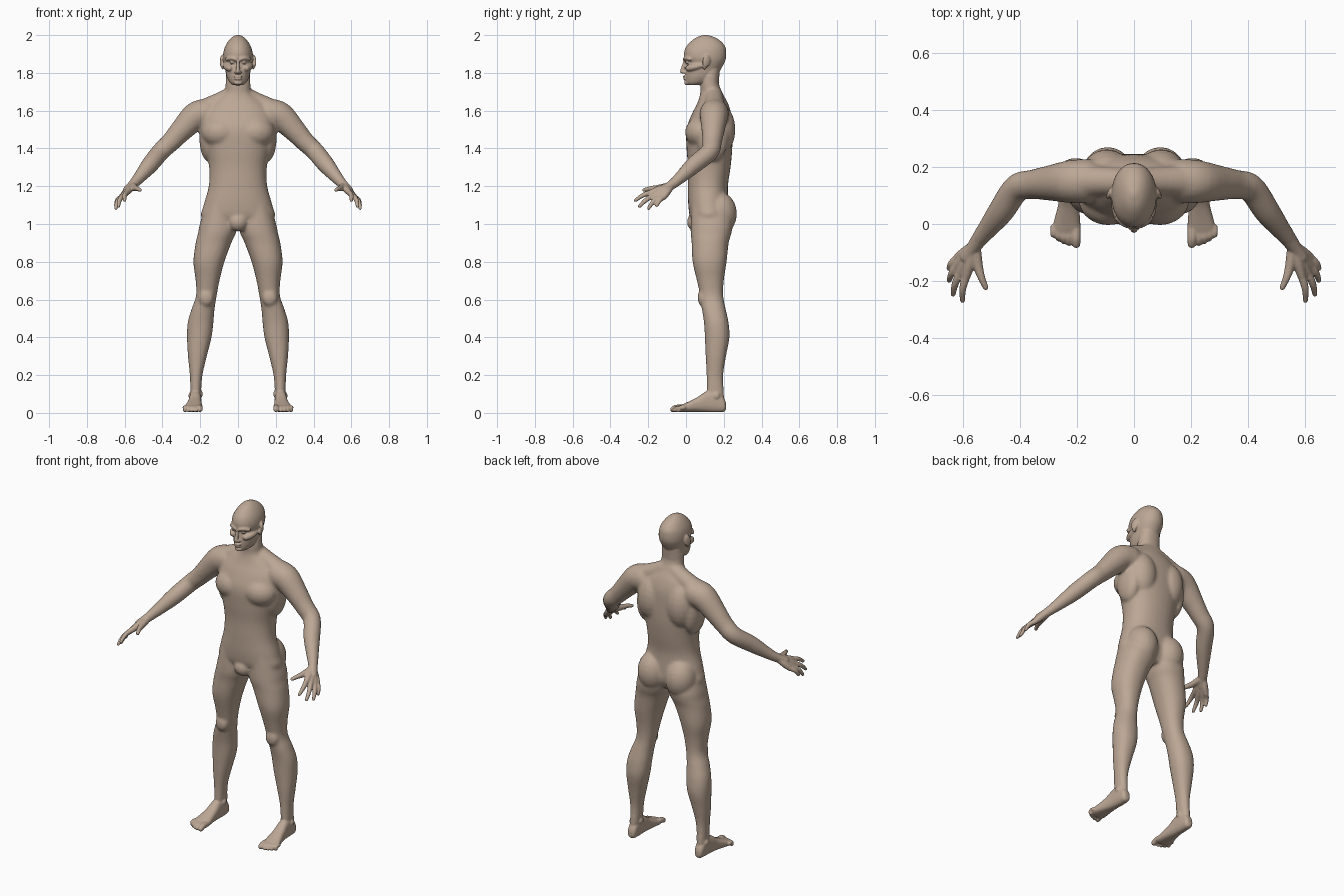
import bpy, bmesh, math
from mathutils import Vector, Matrix

skin = bpy.data.materials.new("tan_skin")
skin.diffuse_color = (0.50, 0.385, 0.30, 1)


def spline(rows, steps=5):
    """Catmull-Rom interpolation of a list of number rows."""
    out = []
    for i in range(len(rows) - 1):
        p = [rows[max(0, min(len(rows) - 1, i + k))] for k in (-1, 0, 1, 2)]
        for s in range(steps):
            t = s / steps
            out.append([0.5 * (2 * b + (c - a) * t + (2 * a - 5 * b + 4 * c - d) * t * t
                               + (3 * b - a - 3 * c + d) * t ** 3) for a, b, c, d in zip(*p)])
    return out + [list(rows[-1])]


def skin_rings(bm, rings):
    """Bridge rings of points into a closed solid."""
    loops = [[bm.verts.new(p) for p in r] for r in rings]
    n = len(loops[0])
    for a, b in zip(loops, loops[1:]):
        for i in range(n):
            bm.faces.new((a[i], a[(i + 1) % n], b[(i + 1) % n], b[i]))
    bm.faces.new(loops[0][::-1])
    bm.faces.new(loops[-1])


def loft(bm, rows, axis="z", power=2.2, n=32):
    """Rows are (level, min u, max u, min v, max v) along z or y."""
    rings = []
    for w, u0, u1, v0, v1 in spline(rows):
        ring = []
        for i in range(n):
            a = 2 * math.pi * i / n
            c, s = math.cos(a), math.sin(a)
            u = (u0 + u1) / 2 + (u1 - u0) / 2 * math.copysign(abs(c) ** (2 / power), c)
            v = (v0 + v1) / 2 + (v1 - v0) / 2 * math.copysign(abs(s) ** (2 / power), s)
            ring.append((u, v, w) if axis == "z" else (u, w, v))
        rings.append(ring)
    skin_rings(bm, rings)


def ball(bm, centre, radii, rot=None):
    m = Matrix.Translation(centre) @ (rot or Matrix()) @ Matrix.Diagonal((*radii, 1))
    bmesh.ops.create_uvsphere(bm, u_segments=20, v_segments=12, radius=1, matrix=m)


def tube(bm, rows, n=20):
    """Round limb through (x, y, z, radius) rows with ball ends."""
    pts = spline(rows)
    rings = []
    for i, p in enumerate(pts):
        d = Vector(pts[min(i + 1, len(pts) - 1)][:3]) - Vector(pts[max(i - 1, 0)][:3])
        d.normalize()
        u = d.cross(Vector((0.3, 0.9, 0.3))).normalized()
        v = d.cross(u)
        rings.append([Vector(p[:3]) + p[3] * (u * math.cos(2 * math.pi * k / n)
                      + v * math.sin(2 * math.pi * k / n)) for k in range(n)])
    skin_rings(bm, rings)
    for e in (rows[0], rows[-1]):
        ball(bm, e[:3], (e[3],) * 3)


def mirrored(bm):
    """Copy everything built so far to the other side."""
    geo = bmesh.ops.duplicate(bm, geom=bm.verts[:] + bm.edges[:] + bm.faces[:])["geom"]
    for v in geo:
        if isinstance(v, bmesh.types.BMVert):
            v.co.x *= -1


def finish(bm, name, voxel, smooth):
    """Fuse the overlapping solids into one smooth surface."""
    bmesh.ops.recalc_face_normals(bm, faces=bm.faces[:])
    me = bpy.data.meshes.new(name)
    bm.to_mesh(me)
    bm.free()
    ob = bpy.data.objects.new(name, me)
    bpy.context.collection.objects.link(ob)
    me.materials.append(skin)
    r = ob.modifiers.new("fuse", "REMESH")
    r.mode, r.voxel_size, r.use_smooth_shade = "VOXEL", voxel, True
    s = ob.modifiers.new("relax", "SMOOTH")
    s.factor, s.iterations = 0.5, smooth
    bpy.ops.object.select_all(action="DESELECT")
    ob.select_set(True)
    bpy.context.view_layer.objects.active = ob
    bpy.ops.object.convert(target="MESH")
    bpy.ops.object.shade_smooth()


# Body: legs, arms and muscle masses on one side, then mirrored
bm = bmesh.new()
loft(bm, [(1.12, .02, .165, .03, .22), (1.0, .004, .202, .025, .245), (.95, .012, .212, .025, .24),
          (.9, .035, .224, .03, .226), (.8, .072, .236, .035, .215), (.7, .098, .224, .058, .2),
          (.62, .113, .222, .075, .197), (.55, .124, .246, .084, .21), (.48, .13, .266, .095, .225),
          (.4, .14, .27, .1, .23), (.3, .165, .265, .104, .212), (.2, .188, .255, .109, .197),
          (.1, .196, .252, .11, .2), (.05, .2, .25, .12, .2)])
tube(bm, [(.17, .15, 1.585, .078), (.225, .148, 1.57, .075), (.30, .143, 1.495, .061),
          (.355, .138, 1.435, .052), (.41, .125, 1.382, .049), (.465, .045, 1.315, .046),
          (.515, -.02, 1.255, .035), (.555, -.07, 1.21, .026)])
tube(bm, [(.03, .145, 1.68, .05), (.10, .15, 1.643, .052), (.19, .15, 1.595, .062)])  # trapezius
ball(bm, (.09, .085, 1.485), (.105, .09, .085))   # chest
ball(bm, (.095, .17, 1.50), (.09, .092, .14))     # shoulder blade
ball(bm, (.155, .14, 1.46), (.05, .085, .13))     # flank
ball(bm, (.092, .175, 1.055), (.09, .095, .115))  # buttock
ball(bm, (.168, .085, .61), (.04, .024, .045))    # kneecap
mirrored(bm)
loft(bm, [(.975, -.07, .07, .07, .2), (1.03, -.19, .19, .025, .225), (1.1, -.182, .182, .012, .225),
          (1.2, -.155, .155, .01, .222), (1.3, -.153, .153, .01, .236), (1.4, -.172, .172, .003, .245),
          (1.5, -.195, .195, .002, .245), (1.58, -.185, .185, .03, .24), (1.64, -.14, .14, .06, .222),
          (1.69, -.075, .075, .075, .195), (1.74, -.066, .066, .075, .175), (1.8, -.064, .064, .08, .175)])
ball(bm, (0, .05, 1.01), (.052, .045, .05))       # groin
finish(bm, "body", 0.0085, 7)

# Head: skull, brow, cheeks, nose, lips and ears
bm = bmesh.new()
tube(bm, [(.012, -.008, 1.872, .010), (.035, .0, 1.878, .010), (.058, .02, 1.872, .010)])  # brow
tube(bm, [(.045, .012, 1.825, .016), (.058, .04, 1.83, .018), (.066, .08, 1.84, .014)])    # cheekbone
ball(bm, (.031, .008, 1.856), (.014, .012, .008))                                         # eye
ball(bm, (.011, -.011, 1.803), (.009, .012, .008))                                        # nostril
ear = Matrix.Rotation(math.radians(22), 4, "Z") @ Matrix.Rotation(math.radians(-12), 4, "X")
ball(bm, (.085, .108, 1.862), (.009, .022, .034), ear)
ball(bm, (.081, .098, 1.835), (.007, .012, .018))
mirrored(bm)
loft(bm, [(1.735, -.028, .028, .012, .07), (1.75, -.045, .045, .0, .12), (1.78, -.06, .06, -.003, .16),
          (1.82, -.068, .068, -.002, .185), (1.855, -.075, .075, .003, .204), (1.88, -.079, .079, -.01, .212),
          (1.91, -.077, .077, -.01, .213), (1.94, -.068, .068, .002, .207), (1.97, -.05, .05, .03, .182),
          (1.99, -.03, .03, .06, .148), (2.001, -.008, .008, .095, .112)], power=2.1)
tube(bm, [(0, -.004, 1.868, .008), (0, -.012, 1.84, .009), (0, -.02, 1.808, .012)])  # nose
ball(bm, (0, -.006, 1.781), (.024, .011, .006))   # upper lip
ball(bm, (0, -.005, 1.768), (.021, .011, .006))   # lower lip
ball(bm, (0, .004, 1.747), (.022, .014, .012))    # chin
loft(bm, [(1.69, -.06, .06, .085, .175), (1.75, -.064, .064, .078, .174), (1.82, -.06, .06, .08, .18)])
finish(bm, "head", 0.0045, 3)

# Hands: palm bones, four fingers and a thumb
fingers = [((.587, -.182, 1.168), (.600, -.268, 1.125)), ((.606, -.168, 1.152), (.633, -.246, 1.094)),
           ((.616, -.144, 1.143), (.647, -.198, 1.083)), ((.617, -.118, 1.142), (.648, -.155, 1.098))]
for side, name in ((1, "left_hand"), (-1, "right_hand")):
    bm = bmesh.new()
    wrist = Vector((.557, -.074, 1.208))
    tube(bm, [(.535, -.045, 1.232, .029), (.56, -.08, 1.205, .025), (.585, -.115, 1.18, .024)])
    for k, (a, b) in enumerate(fingers):
        a, b = Vector(a), Vector(b)
        mid = (a + b) / 2 + Vector((.006, -.002, .006))
        tube(bm, [(*wrist, .018), (*wrist.lerp(a, .6), .019), (*a, .0155)])
        tube(bm, [(*a, .0145), (*mid, .0125), (*b, .009)])
    tube(bm, [(.555, -.09, 1.2, .02), (.545, -.15, 1.19, .017), (.533, -.19, 1.187, .013),
              (.519, -.222, 1.18, .010)])
    for v in bm.verts:
        v.co.x *= side
    finish(bm, name, 0.0045, 3)

# Feet: heel-to-ball wedge, ankle bones and toes
for side, name in ((1, "left_foot"), (-1, "right_foot")):
    bm = bmesh.new()
    loft(bm, [(.212, .212, .24, .02, .05), (.2, .2, .25, .006, .08), (.16, .195, .255, .003, .12),
              (.11, .194, .259, .004, .115), (.06, .192, .267, .005, .083), (.01, .188, .28, .005, .058),
              (-.025, .187, .286, .005, .043), (-.045, .192, .282, .008, .034)], axis="y", power=2.5)
    loft(bm, [(.03, .2, .25, .11, .2), (.1, .196, .252, .11, .2), (.15, .194, .252, .11, .197)])
    ball(bm, (.2, .15, .1), (.014, .02, .02))
    ball(bm, (.25, .16, .09), (.012, .02, .02))
    for k in range(5):
        x, r = (.203, .0165) if k == 0 else (.211 + .0178 * k, .0115)
        tip = -.07 + .0008 * k + .0018 * k * k
        tube(bm, [(x, -.02 + .002 * k, .028, r), (x, (tip - .02) / 2 - .005, .027, r),
                  (x - .001, tip, r + .002, r * .9)])
    for v in bm.verts:
        v.co.x *= side
    finish(bm, name, 0.005, 3)
